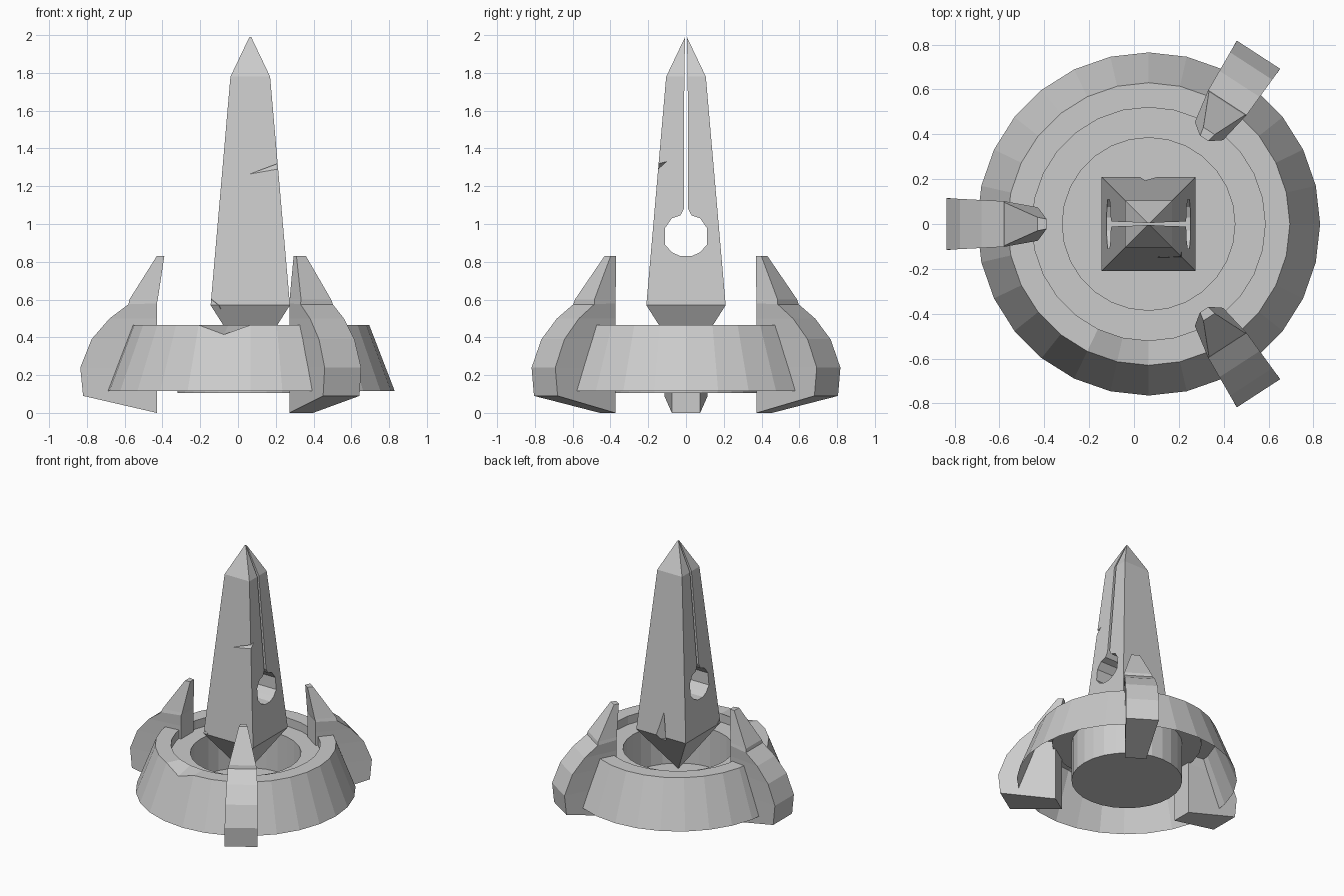
import bpy, bmesh, math

if "Cube" in bpy.data.objects:
    bpy.data.objects.remove(bpy.data.objects["Cube"])

CX = 0.065          # axis shared by ring and obelisk


def finish(bm, name):
    mesh = bpy.data.meshes.new(name)
    bmesh.ops.recalc_face_normals(bm, faces=bm.faces)
    bm.to_mesh(mesh)
    bm.free()
    ob = bpy.data.objects.new(name, mesh)
    bpy.context.collection.objects.link(ob)
    return ob


def loft(name, rings, caps=True):
    bm = bmesh.new()
    vs = [[bm.verts.new(p) for p in ring] for ring in rings]
    n = len(rings[0])
    for a, b in zip(vs, vs[1:]):
        for i in range(n):
            j = (i + 1) % n
            bm.faces.new((a[i], a[j], b[j], b[i]))
    if caps:
        bm.faces.new(vs[0])
        bm.faces.new(vs[-1])
    return finish(bm, name)


def hull(name, pts):
    bm = bmesh.new()
    for p in pts:
        bm.verts.new(p)
    bmesh.ops.convex_hull(bm, input=bm.verts)
    return finish(bm, name)


def cut(target, cutter):
    cutter.hide_render = True
    mod = target.modifiers.new("cut", 'BOOLEAN')
    mod.operation = 'DIFFERENCE'
    mod.solver = 'EXACT'
    mod.object = cutter
    bpy.context.view_layer.objects.active = target
    bpy.ops.object.modifier_apply(modifier=mod.name)
    bpy.data.objects.remove(cutter)


# Base ring: hollow sloped skirt, recessed step and central bowl
bm = bmesh.new()
N = 28
rows = []
for r, z in [(0.765, 0.115), (0.63, 0.465), (0.52, 0.465), (0.52, 0.40), (0.385, 0.40), (0.385, 0.105)]:
    rows.append([bm.verts.new((CX + r * math.cos(2 * math.pi * i / N),
                               r * math.sin(2 * math.pi * i / N), z)) for i in range(N)])
for a, b in zip(rows, rows[1:]):
    for i in range(N):
        j = (i + 1) % N
        bm.faces.new((a[i], a[j], b[j], b[i]))
bm.faces.new(rows[-1])
chipped = rows[1][20]      # broken rim corner
chipped.co.z = 0.415
finish(bm, "base_ring")

# Floating obelisk with inverted pyramid underside
bm = bmesh.new()
sq = [(-1, -1), (1, -1), (1, 1), (-1, 1)]
low, high = [[bm.verts.new((CX + x * h, y * h, z)) for x, y in sq]
             for h, z in ((0.21, 0.57), (0.105, 1.78))]
tip = bm.verts.new((CX, 0, 0.24))
apex = bm.verts.new((CX, 0, 2.0))
for i in range(4):
    j = (i + 1) % 4
    bm.faces.new((low[i], low[j], high[j], high[i]))
    bm.faces.new((low[j], low[i], tip))
    bm.faces.new((high[i], high[j], apex))
obelisk = finish(bm, "obelisk")

# Keyhole slit running through the obelisk
half = [(0.003, 2.05), (0.009, 1.8), (0.011, 1.08), (0.03, 1.045), (0.075, 1.03),
        (0.11, 0.98), (0.11, 0.89), (0.075, 0.85), (0.03, 0.83)]
key = half + [(-y, z) for y, z in reversed(half)]
cut(obelisk, loft("keyhole_cutter", [[(x, y, z) for y, z in key] for x in (-0.4, 0.5)]))

# Chips broken out of the obelisk
for pts in (
    [(0.03, -0.16, 1.25), (0.25, -0.2, 1.25), (0.25, -0.2, 1.32), (0.22, -0.1, 1.335)],
    [(-0.2, -0.24, 0.68), (-0.04, -0.25, 0.55), (-0.2, -0.08, 0.55), (-0.11, -0.18, 0.55)],
    [(0.01, 0.23, 0.54), (0.14, 0.23, 0.54), (0.05, 0.17, 0.54), (0.05, 0.203, 0.83)],
):
    cut(obelisk, hull("chip_cutter", pts))

# Three claws: (inner r, inner z, inner half width, outer r, outer z, outer half width)
stations = [
    (0.495, 0.00, 0.075, 0.885, 0.09, 0.115),
    (0.495, 0.24, 0.075, 0.900, 0.24, 0.115),
    (0.495, 0.39, 0.075, 0.840, 0.39, 0.112),
    (0.495, 0.50, 0.075, 0.745, 0.50, 0.107),
    (0.495, 0.58, 0.075, 0.645, 0.575, 0.102),
    (0.490, 0.60, 0.070, 0.640, 0.60, 0.095),
    (0.455, 0.83, 0.022, 0.495, 0.83, 0.030),
]
for name, deg in (("claw_left", 180), ("claw_back", 57), ("claw_front", -57)):
    c, s = math.cos(math.radians(deg)), math.sin(math.radians(deg))
    rings = []
    for ri, zi, wi, ro, zo, wo in stations:
        rings.append([(CX + r * c - w * s, r * s + w * c, z)
                      for r, w, z in ((ri, -wi, zi), (ro, -wo, zo), (ro, wo, zo), (ri, wi, zi))])
    loft(name, rings)
